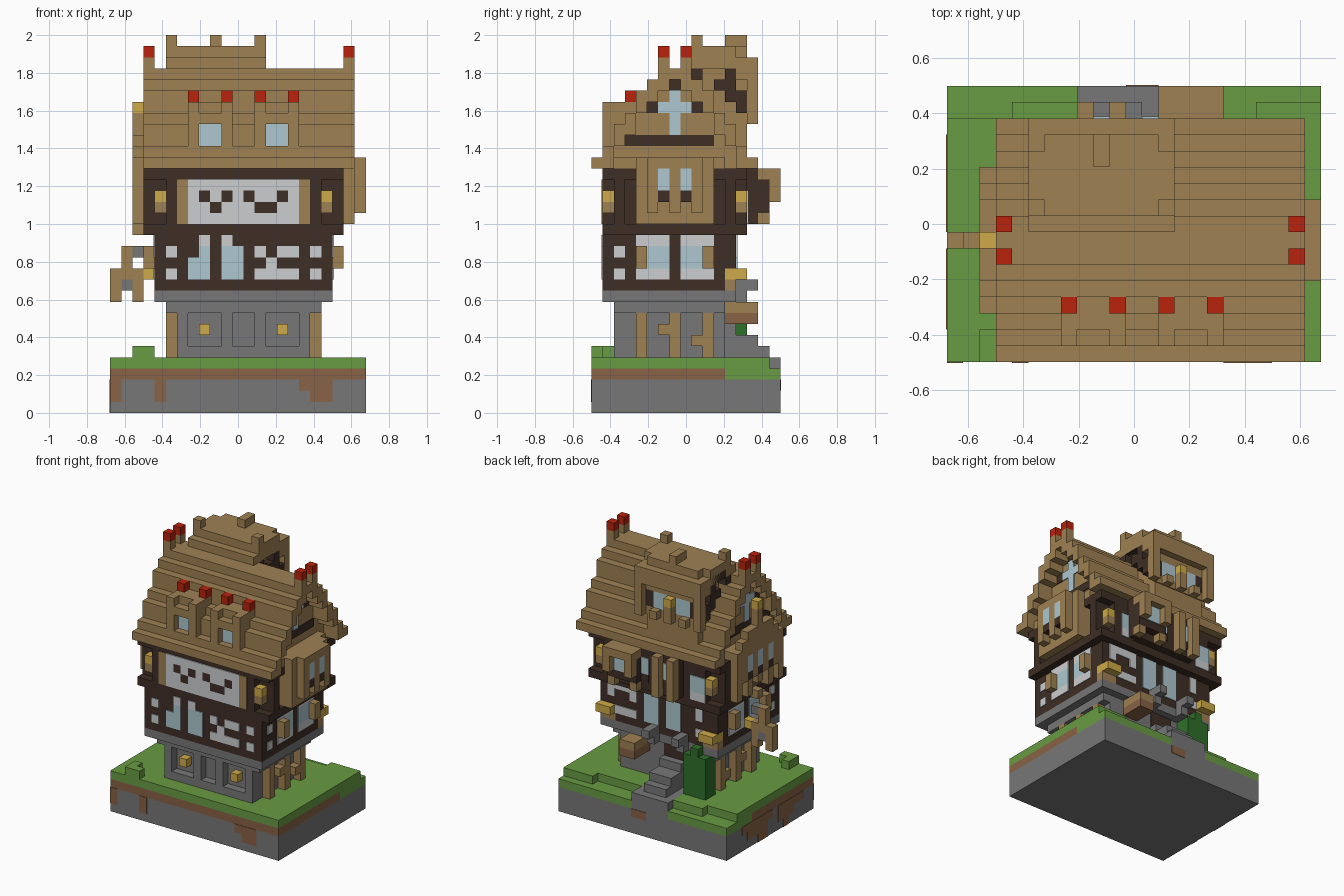
import bpy, bmesh

cube = bpy.data.objects.get("Cube")
if cube:
    bpy.data.objects.remove(cube)

UNIT = 1 / 17            # edge of one building block
THIN = 0.12              # thickness of painted plates, in blocks
PALETTE = {
    "B": ("wood", "9F8153"), "D": ("dark_timber", "3E2E25"),
    "S": ("stone", "777777"), "A": ("grass", "689C43"),
    "E": ("earth", "896245"), "W": ("plaster", "CCCED0"),
    "G": ("glass", "ADC8D0"), "Y": ("lantern_gold", "CEAA48"),
    "R": ("red_cap", "BA220C"), "L": ("dark_leaf", "2F702A"),
}


def linear(pair):
    c = int(pair, 16) / 255
    return c / 12.92 if c < 0.04 else ((c + 0.055) / 1.055) ** 2.4


materials = {}
for key, (label, code) in PALETTE.items():
    mat = bpy.data.materials.new(label)
    colour = [linear(code[n:n + 2]) for n in (0, 2, 4)] + [1]
    mat.use_nodes = True
    mat.diffuse_color = colour
    mat.node_tree.nodes["Principled BSDF"].inputs["Base Color"].default_value = colour
    materials[key] = mat

parts = {}


def box(name, key, x, y, z):
    """Add a block spanning the given ranges to a part."""
    parts.setdefault(name, []).append((key, x, y, z))


def both(name, key, x, y, z):
    """Add a block on the right and its mirror image on the left."""
    box("right_" + name, key, x, y, z)
    box("left_" + name, key, (24 - x[1], 24 - x[0]), y, z)


def wall(name, rows, start, top, depth, side=False, add=box):
    """Lay rows of coloured blocks, top row first, along x or (side) along y."""
    for r, row in enumerate(rows.split("/")):
        c = 0
        while c < len(row):
            end = c
            while end < len(row) and row[end] == row[c]:
                end += 1
            if row[c] != " ":
                span, z = (start + c, start + end), (top - r - 1, top - r)
                if side:
                    add(name, row[c], depth, span, z)
                else:
                    add(name, row[c], span, depth, z)
            c = end


# Ground slab, grass and earth patches
full = (0, 23)
box("ground_stone", "S", full, (0, 17), (0, 3))
box("ground_earth", "E", full, (0, 12), (3, 4))
box("ground_grass", "A", full, (0, 12), (4, 5))
for span in ((0, 8), (13, 23)):
    box("back_grass", "A", span, (12, 17), (3, 4))
    box("back_grass", "A", span, (12, 15), (4, 5))
box("back_grass", "A", (19, 23), (15, 16), (4, 5))
box("back_grass", "A", (4, 8), (15, 16), (4, 5))
wall("front_earth", "E   E            EEE/E   E             EE", 0, 3, (-THIN / 2, 0))
wall("left_earth", "EEEEE EEEEEE/  EEE  EEEE/   E   EE", 2, 3, (-THIN / 2, 0), True)
wall("back_earth", "EE", 11, 3, (17, 17 + THIN / 2))
box("grass_tuft", "A", (2, 4), (0, 1), (5, 6))
box("grass_tuft", "A", (2, 3), (1, 2), (5, 6))

# Stone ground floor with framed recesses and side posts
box("stone_storey", "S", (6, 18), (3, 12), (5, 10))
recess = "S   S  S   S"
wall("stone_front", "/".join(["S" * 12, recess, recess, recess, "S" * 12]), 6, 10, (2, 3))
for x in (8, 15):
    box("front_lantern", "Y", (x, x + 1), (2, 3), (7, 8))
wall("stone_post", "B  B  B/B BB  B/B  B BB/B  B  B", 4, 9, (18, 19), True, both)
both("stone_ledge", "S", (18, 19), (2, 12), (9, 10))
box("stone_collar", "S", (4, 20), (1, 13), (10, 11))

# Back steps, planter, bush and porch stones
for depth, top in ((17, 5), (16, 6), (15, 7), (13, 8)):
    box("back_steps", "S", (8, 13) if top < 6 else (9, 12), (12, depth), (top - 2, top))
box("back_door", "D", (9, 12), (12, 12 + THIN), (8, 10))
box("planter", "E", (14, 16), (12, 15), (8, 9))
box("planter", "B", (14, 16), (12, 15), (9, 10))
box("bush", "L", (5, 8), (12, 14), (5, 9))
for x, top in ((5, 10), (6, 11), (7, 10)):
    box("bush", "L", (x, x + 1), (12, 14), (9, top))
for x in (8, 12):
    box("porch_stone", "S", (x, x + 1), (13, 15), (11, 12))
    box("porch_stone", "S", (x, x + 1), (13, 14), (10, 11))

# Middle storey with notched back corners holding lanterns
box("middle_storey", "D", (4, 20), (1, 13), (13, 16))
box("middle_storey", "D", (4, 20), (1, 12), (11, 13))
box("middle_storey", "D", (6, 18), (12, 13), (11, 13))
both("corner_lantern", "Y", (18, 20), (12, 14), (12, 13))
both("corner_lantern", "B", (18, 20), (12, 13), (11, 12))
wall("middle_front", "    W W/ W  G GG W WW W/   GG GG  W/ W GG GG WWWW W", 4, 16, (1 - THIN, 1))
wall("middle_side", "   WWW WWW/ W  GG GG/    GG GG/ W WWW WWW", 1, 16, (20, 20 + THIN), True, both)
wall("middle_back", "  W  GG GG WWWW/  W  GG GG W  W/     GG GG/  W  GG GG WWWW", 4, 16, (13, 13 + THIN))
for y in (4, 10):
    both("shutter", "B", (20, 21), (y, y + 1), (13, 15))

# Upper storey with beams, corner posts and lanterns
box("upper_storey", "D", (4, 20), (2, 13), (17, 22))
box("upper_storey", "D", (5, 19), (1, 14), (17, 22))
box("lower_beam", "D", (3, 21), (1, 14), (16, 17))
box("upper_beam", "D", (3, 21), (1, 14), (21, 22))
plaster = "BWWWWWWWWWWB/BWDWDWDWWDWB/BWWDWWWDDWWB/BWWWWWWWWWWB"
wall("upper_front", plaster, 6, 21, (1 - THIN, 1))
wall("upper_back", "GG         GG/GG         GG/WW         WW", 5, 20, (14, 14 + THIN))
for y in (1, 13):
    both("upper_lantern", "Y", (19, 20), (y, y + 1), (19, 20))
    both("upper_lantern", "B", (19, 20), (y, y + 1), (18, 19))
for y in (2, 12):
    both("corner_post", "D", (20, 21), (y, y + 1), (17, 22))

# Right bay with its little roof
box("right_bay", "B", (20, 22), (4, 11), (17, 23))
box("right_bay", "B", (20, 21), (3, 12), (22, 23))
wall("right_bay", "BBBBB/BGBGB/BGBGB/BDBDB/B B B", 5, 23, (22, 23), True)

# Left bay, planks and lantern
box("left_bay", "B", (3, 4), (3, 12), (18, 23))
wall("left_bay", "  BBBBB/ BBBBBBB/BBBBBBBBB/BBGBGBGBB/BBGBGBGBB/BBDBDBDBB/B B B B B/B B   B B/    B",
     3, 25, (2, 3), True)
box("left_lantern", "Y", (2, 3), (7, 8), (27, 28))
box("left_lantern", "B", (2, 3), (7, 8), (25, 27))

# Hanging sign
wall("hanging_sign", " BS/ B/BBBY/BSB/B B", 0, 15, (7, 8))

# Back oriel with posts and awning
box("back_oriel", "D", (8, 17), (14, 15), (17, 22))
box("back_oriel", "D", (13, 17), (15, 16), (18, 21))
wall("oriel_front", "G  GG/G  GG/D  DD", 9, 21, (15, 15 + THIN))
wall("oriel_bay", "GG/GG", 14, 21, (16, 16 + THIN))
for x in (8, 10):
    box("oriel_post", "B", (x, x + 1), (15, 16), (17, 22))
wall("oriel_awning", "BBBB", 13, 22, (15, 17))
wall("oriel_awning", "B  B/B  B", 13, 21, (16, 17))
wall("oriel_awning", "B  B", 13, 18, (15, 16))

# Stepped main roof and its gable walls
for n, top in enumerate((23, 24, 26, 27, 29, 30, 31, 31)):
    thick = 1 if n in (0, 7) else 2
    for y in {n, 14 - n}:
        box("main_roof", "B", (3, 22), (y, y + 1), (top - thick, top))
        if n:
            box("gable_fill", "B", (4, 20), (y, y + 1), (21.5, top - 1))
gable = "    D/    G/  DGGGD/    G/    G/DDDDDDDD"
wall("gable_window", gable, 3, 30, (20, 20 + THIN), True, both)
for n in range(1, 7, 2):
    both("gable_bracket", "B", (20, 21), (2 * n, 2 * n + 1), (22, 23))

# Ridge posts with red caps
for x in (3, 21):
    for y in (6, 8):
        box("ridge_post", "B", (x, x + 1), (y, y + 1), (31, 32))
        box("ridge_cap", "R", (x, x + 1), (y, y + 1), (32, 33))

# Two front dormers
for x in (7, 13):
    box("front_dormer", "B", (x, x + 4), (2, 6), (23, 27))
    wall("front_dormer", "BBBB/B  B/B  B/BBBB", x, 27, (1, 2))
    wall("dormer_window", "GG/GG", x + 1, 26, (2 - THIN, 2))
    box("dormer_roof", "B", (x, x + 4), (2, 6), (27, 28))
    for post in (x, x + 3):
        box("dormer_post", "B", (post, post + 1), (1, 2), (27, 28))
        box("dormer_cap", "R", (post, post + 1), (3, 4), (28, 29))

# Tall back dormer
box("back_dormer", "B", (6, 13), (8, 14), (24, 32))
box("back_dormer_roof", "B", (5, 14), (8, 13), (31, 32))
box("back_dormer_roof", "B", (5, 14), (9, 13), (32, 33))
box("back_dormer_roof", "B", (6, 13), (13, 14), (32, 33))
box("back_dormer_roof", "B", (5, 14), (13, 15), (30, 32))
arch = " DDD/D  D/  DD/   DD/    D"
for x in (5, 13):
    wall("dormer_side", arch, 9, 32, (x, x + 1), True)
wall("dormer_back", "BBBBBBB/DGGBGGD/DGGBGGD/BBBBBBB", 6, 30, (14, 14 + THIN))
box("dormer_lantern", "Y", (9, 10), (14, 15), (28, 29))
for x in (5, 7, 9, 11, 13):
    box("dormer_leg", "B", (x, x + 1), (14, 15), (26, 28 if x % 4 < 2 else 27))
for x in (5, 13):
    box("dormer_leg", "B", (x, x + 1), (14, 15), (28, 30))
for x, y in ((5, 9), (9, 12), (9, 13), (13, 9)):
    box("roof_knob", "B", (x, x + 1), (y, y + 1), (33, 34))

# Turn every part into a flat-shaded mesh object
for name, blocks in parts.items():
    bm = bmesh.new()
    used = sorted({b[0] for b in blocks})
    for key, x, y, z in blocks:
        made = bmesh.ops.create_cube(bm, size=1)["verts"]
        for v in made:
            picks = [span[co > 0] for span, co in zip((x, y, z), v.co)]
            v.co = ((picks[0] - 11.5) * UNIT, (picks[1] - 8.5) * UNIT, picks[2] * UNIT)
        for face in {f for v in made for f in v.link_faces}:
            face.material_index = used.index(key)
    mesh = bpy.data.meshes.new(name)
    for key in used:
        mesh.materials.append(materials[key])
    bm.to_mesh(mesh)
    bm.free()
    bpy.context.collection.objects.link(bpy.data.objects.new(name, mesh))
